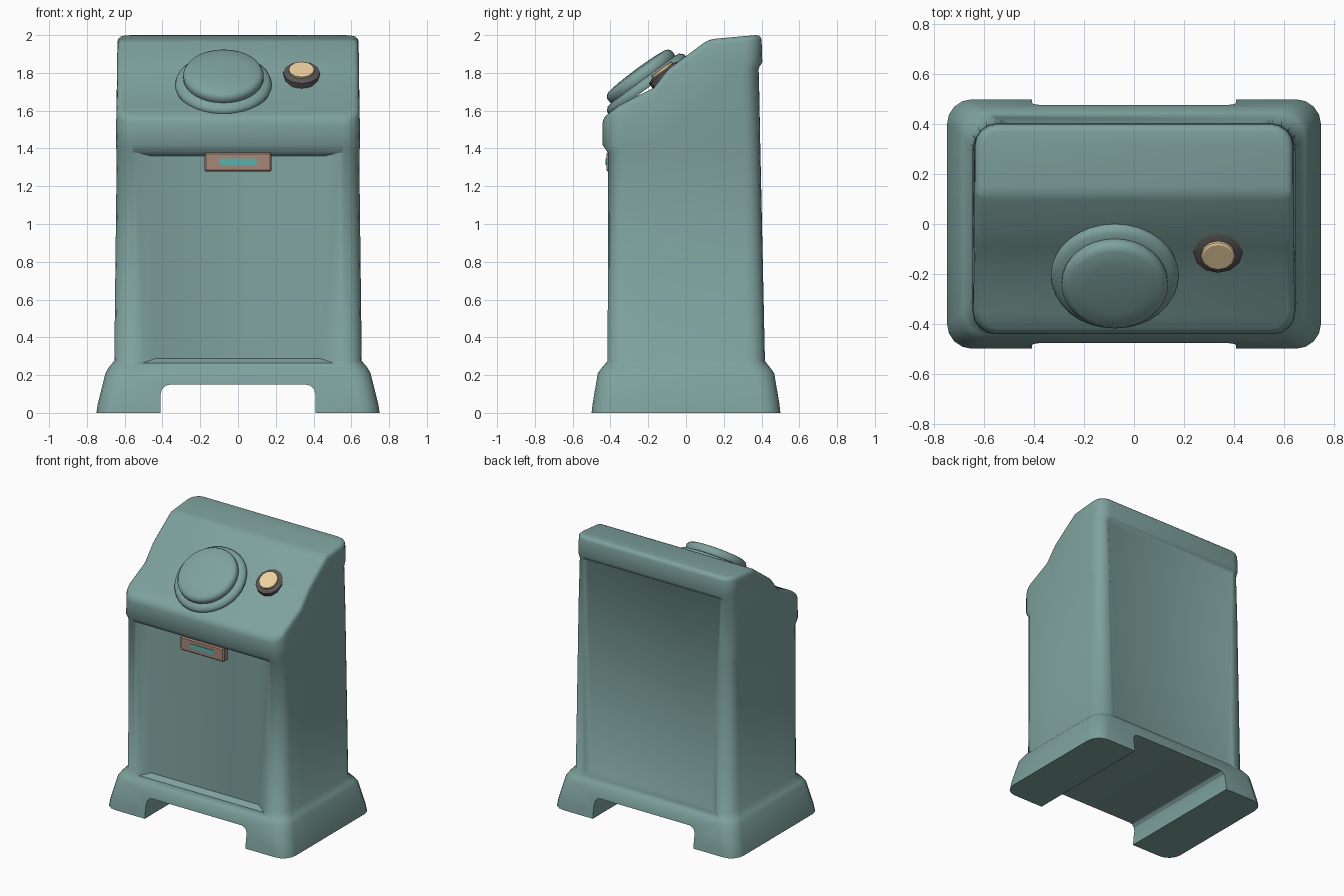
import bpy, bmesh, math
from mathutils import Vector, Matrix

if "Cube" in bpy.data.objects:
    bpy.data.objects.remove(bpy.data.objects["Cube"])


def material(name, rgb):
    m = bpy.data.materials.new(name)
    m.diffuse_color = (*rgb, 1)
    m.use_nodes = True
    m.node_tree.nodes["Principled BSDF"].inputs["Base Color"].default_value = m.diffuse_color
    return m


TEAL = material("teal_paint", (0.21, 0.36, 0.34))
DARK = material("dark_metal", (0.10, 0.09, 0.09))
GOLD = material("gold_button", (0.84, 0.64, 0.35))
BROWN = material("brown_plate", (0.38, 0.24, 0.19))
GLOW = material("slot_light", (0.10, 0.45, 0.40))
TILT = math.radians(36.5)          # slope of the control face


def make(name, bm, mat=None, smooth=30):
    bmesh.ops.recalc_face_normals(bm, faces=bm.faces[:])
    me = bpy.data.meshes.new(name)
    bm.to_mesh(me)
    bm.free()
    ob = bpy.data.objects.new(name, me)
    bpy.context.collection.objects.link(ob)
    if mat:
        me.materials.append(mat)
    if smooth:
        shade(ob, smooth)
    return ob


def shade(ob, deg):
    bpy.ops.object.select_all(action='DESELECT')
    bpy.context.view_layer.objects.active = ob
    ob.select_set(True)
    bpy.ops.object.shade_smooth_by_angle(angle=math.radians(deg))


def loft(bm, rings):
    vs = [[bm.verts.new(p) for p in r] for r in rings]
    n = len(vs[0])
    for a, b in zip(vs, vs[1:]):
        for i in range(n):
            bm.faces.new((a[i], a[(i + 1) % n], b[(i + 1) % n], b[i]))
    bm.faces.new(vs[0][::-1])
    bm.faces.new(vs[-1])


def rounded_rect(z, hx, y0, y1, r, seg=4):
    pts = []
    for k, (cx, cy) in enumerate(((hx - r, y1 - r), (r - hx, y1 - r),
                                  (r - hx, y0 + r), (hx - r, y0 + r))):
        for i in range(seg + 1):
            a = math.pi / 2 * (k + i / seg)
            pts.append((cx + r * math.cos(a), cy + r * math.sin(a), z))
    return pts


def box(name, lo, hi, mat=None, bevel=0.0, seg=1):
    bm = bmesh.new()
    lo, hi = Vector(lo), Vector(hi)
    bmesh.ops.create_cube(bm, size=1, matrix=Matrix.Translation((lo + hi) / 2)
                          @ Matrix.Diagonal((*(hi - lo), 1)))
    if bevel:
        bmesh.ops.bevel(bm, geom=bm.edges[:], offset=bevel, segments=seg,
                        profile=0.5, affect='EDGES')
    return make(name, bm, mat)


def turned(name, centre, profile, sides, mat, smooth=30):
    """Round part built from (radius, height), tilted onto the control face."""
    bm = bmesh.new()
    loft(bm, [[(r * math.cos(2 * math.pi * i / sides),
                r * math.sin(2 * math.pi * i / sides), h)
               for i in range(sides)] for r, h in profile])
    bm.transform(Matrix.Translation(centre) @ Matrix.Rotation(TILT, 4, 'X'))
    return make(name, bm, mat, smooth)


def recess_cutter(name, y_out, y_in, z0, z1, outer, inner):
    """Tapered panel cutter; pairs are (bottom, top) values, with sloped ends."""
    bm = bmesh.new()
    loft(bm, [[(-w[0], y[0], z0 + dz), (w[0], y[0], z0 + dz),
               (w[1], y[1], z1 - dz), (-w[1], y[1], z1 - dz)]
              for w, y, dz in ((outer, y_out, 0), (inner, y_in, 0.025))])
    return make(name, bm, smooth=0)


# Cabinet: flared base, tapering body and head, lofted bottom to top
bm = bmesh.new()
loft(bm, [rounded_rect(*s) for s in (
    (0.00, 0.75, -0.50, 0.50, 0.10), (0.05, 0.742, -0.494, 0.494, 0.10),
    (0.21, 0.702, -0.467, 0.467, 0.10), (0.24, 0.685, -0.445, 0.445, 0.10),
    (0.275, 0.655, -0.415, 0.418, 0.10), (1.375, 0.642, -0.412, 0.393, 0.08),
    (1.42, 0.647, -0.442, 0.393, 0.09), (1.82, 0.640, -0.442, 0.386, 0.09),
    (1.86, 0.640, -0.442, 0.404, 0.09), (2.10, 0.636, -0.442, 0.396, 0.09))])
# Slice the sloped control face and the gently tilted top
for co, no in (((0, -0.442, 1.562), (0, -math.sin(TILT), math.cos(TILT))),
               ((0, 0.37, 2.000), (0, -0.09, 1))):
    geom = bm.verts[:] + bm.edges[:] + bm.faces[:]
    cut = bmesh.ops.bisect_plane(bm, geom=geom, plane_co=co, plane_no=no, clear_outer=True)
    bmesh.ops.holes_fill(bm, edges=[e for e in cut['geom_cut']
                                    if isinstance(e, bmesh.types.BMEdge)], sides=0)
bmesh.ops.recalc_face_normals(bm, faces=bm.faces[:])
caps = [f for f in bm.faces if f.normal.z > 0.6 and f.calc_center_median().z > 1.5]
rim = list({e for f in caps for e in f.edges})
bmesh.ops.bevel(bm, geom=rim, offset=0.03, segments=3, profile=0.5,
                affect='EDGES', clamp_overlap=True)
# Slight hollow across the control face
bmesh.ops.bisect_plane(bm, geom=bm.verts[:] + bm.edges[:] + bm.faces[:],
                       plane_co=(0, -0.17, 0), plane_no=(0, 1, 0))
for v in bm.verts:
    if abs(v.co.y + 0.17) < 1e-4 and v.co.z > 1.6:
        v.co.z -= 0.042
cabinet = make("cabinet", bm, TEAL, smooth=0)

# Front and back panel recesses and the gap between the feet
cutters = [
    recess_cutter("front_cutter", (-0.425, -0.422), (-0.385, -0.375), 0.262, 1.385,
                  (0.51, 0.56), (0.44, 0.46)),
    recess_cutter("back_cutter", (0.425, 0.401), (0.405, 0.372), 0.262, 1.845,
                  (0.56, 0.58), (0.49, 0.54)),
    box("foot_gap_cutter", (-0.41, -0.8, -0.3), (0.41, 0.8, 0.15), None, 0.05, 3)]
for c in cutters:
    m = cabinet.modifiers.new(c.name, 'BOOLEAN')
    m.operation, m.solver, m.object = 'DIFFERENCE', 'EXACT', c
    bpy.context.view_layer.objects.active = cabinet
    bpy.ops.object.modifier_apply(modifier=m.name)
    bpy.data.objects.remove(c)
shade(cabinet, 55)

# Large dial: flared collar and domed cap
turned("dial_collar", (-0.077, -0.203, 1.732),
       ((0.250, -0.01), (0.257, 0.005), (0.252, 0.022), (0.235, 0.038), (0.19, 0.045)),
       32, TEAL, 60)
turned("dial_cap", (-0.077, -0.203, 1.732),
       ((0.205, 0.03), (0.213, 0.05), (0.213, 0.072), (0.203, 0.088), (0.185, 0.097),
        (0.12, 0.104), (0.02, 0.107)), 32, TEAL, 60)

# Small push button in a dark bezel
turned("button_bezel", (0.337, -0.108, 1.79),
       ((0.098, -0.02), (0.098, 0.015), (0.075, 0.025)), 12, DARK)
turned("button", (0.337, -0.108, 1.79),
       ((0.068, 0.01), (0.068, 0.036), (0.060, 0.041)), 12, GOLD)

# Slot plate under the head
box("slot_plate", (-0.178, -0.422, 1.278), (0.178, -0.37, 1.378), BROWN, 0.008)
box("slot_light", (-0.097, -0.426, 1.312), (0.097, -0.40, 1.346), GLOW)
